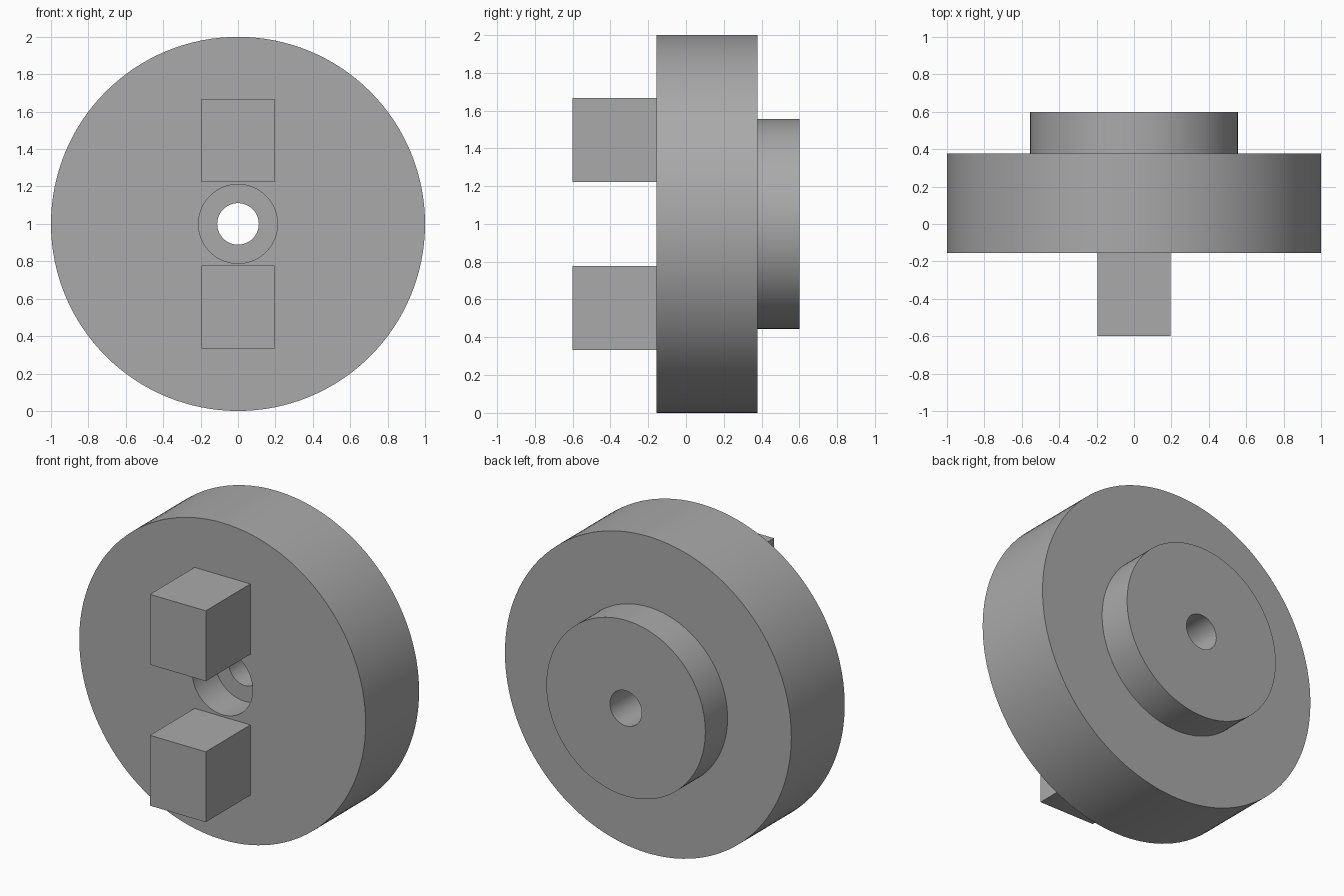
import bpy
import bmesh
import math
from mathutils import Matrix, Vector

cube = bpy.data.objects.get("Cube")
if cube:
    bpy.data.objects.remove(cube, do_unlink=True)

grey = bpy.data.materials.new("plain grey")
grey.use_nodes = True
COLOUR = (0.4, 0.4, 0.4, 1)
grey.diffuse_color = COLOUR
grey.node_tree.nodes["Principled BSDF"].inputs["Base Color"].default_value = COLOUR

AXIS_Z = 1.0
FRONT, STEP, BACK = -0.155, 0.378, 0.6


def add_object(name, bm):
    bmesh.ops.recalc_face_normals(bm, faces=bm.faces)
    mesh = bpy.data.meshes.new(name)
    bm.to_mesh(mesh)
    bm.free()
    mesh.materials.append(grey)
    obj = bpy.data.objects.new(name, mesh)
    bpy.context.collection.objects.link(obj)
    return obj


# Wheel body: closed (radius, y) section with rear hub, through bore and front counterbore
section = [(0.211, FRONT), (1.0, FRONT), (1.0, STEP), (0.555, STEP),
           (0.555, BACK), (0.111, BACK), (0.111, 0.067), (0.211, 0.067)]
bm = bmesh.new()
verts = [bm.verts.new((r, y, AXIS_Z)) for r, y in section]
edges = [bm.edges.new((v, verts[i - 1])) for i, v in enumerate(verts)]
bmesh.ops.spin(bm, geom=verts + edges, cent=(0, 0, AXIS_Z), axis=(0, 1, 0),
               angle=math.tau, steps=128, use_merge=True)
bmesh.ops.remove_doubles(bm, verts=bm.verts, dist=0.0001)
wheel = add_object("wheel_body", bm)
bpy.ops.object.select_all(action="DESELECT")
wheel.select_set(True)
bpy.context.view_layer.objects.active = wheel
bpy.ops.object.shade_smooth_by_angle(angle=math.radians(30))

# Drive lugs: square blocks above and below the bore, open where they join the wheel
for name, side in (("upper_lug", 1), ("lower_lug", -1)):
    bm = bmesh.new()
    centre = Vector((0, (FRONT - 0.6) / 2, AXIS_Z + side * 0.445))
    size = Vector((0.39, FRONT + 0.6, 0.444))
    bmesh.ops.create_cube(bm, size=1, matrix=Matrix.LocRotScale(centre, None, size))
    add_object(name, bm)
